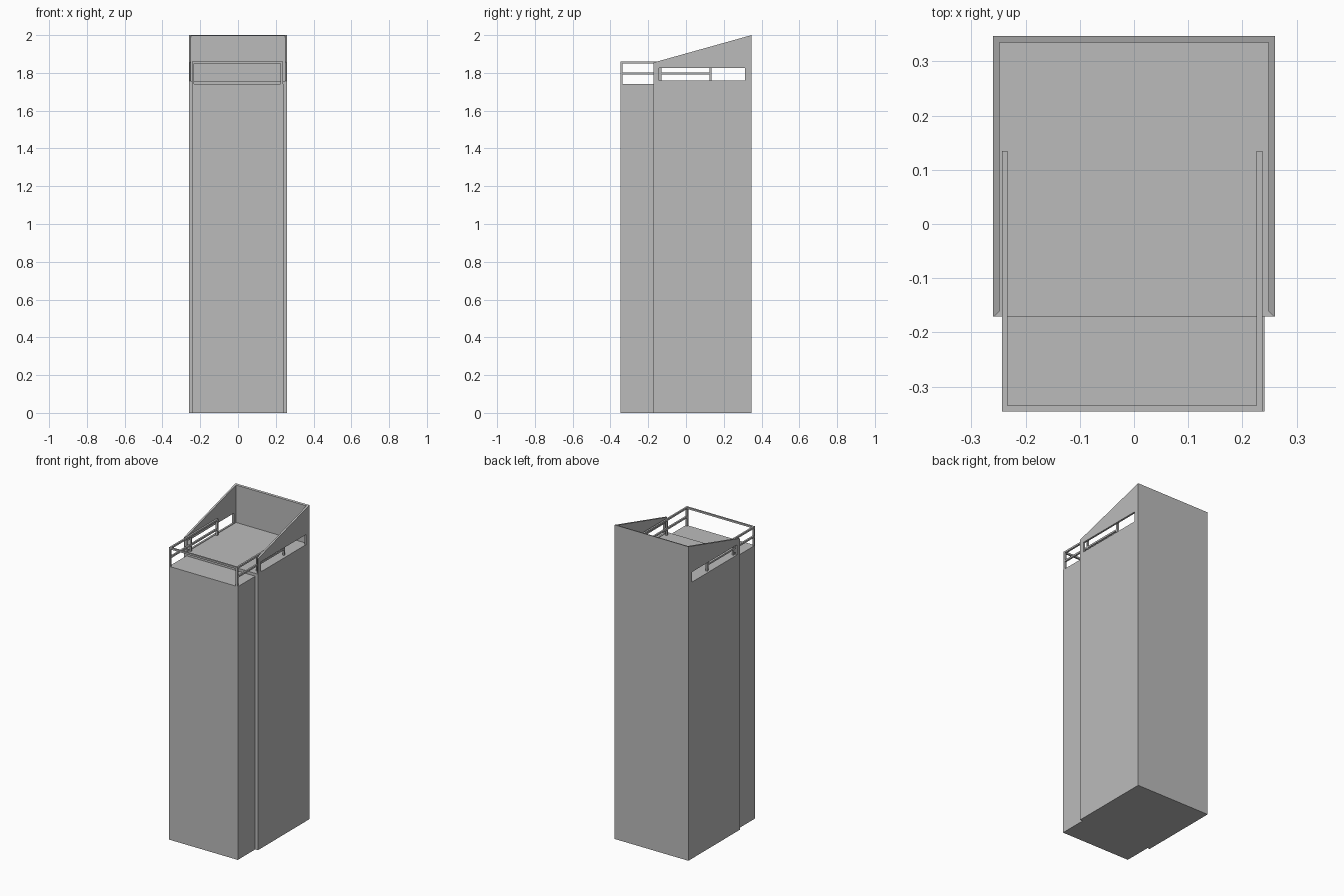
import bpy, bmesh
from mathutils import Vector

if "Cube" in bpy.data.objects:
    bpy.data.objects.remove(bpy.data.objects["Cube"])

grey = bpy.data.materials.new("concrete grey")
grey.diffuse_color = (0.5, 0.5, 0.5, 1)
grey.use_nodes = True
grey.node_tree.nodes["Principled BSDF"].inputs["Base Color"].default_value = grey.diffuse_color


def prism(name, points, offset):
    """Extrude a closed 3D outline along an offset."""
    bm = bmesh.new()
    face = bm.faces.new([bm.verts.new(p) for p in points])
    new = bmesh.ops.extrude_face_region(bm, geom=[face])["geom"]
    bmesh.ops.translate(bm, vec=Vector(offset),
                        verts=[v for v in new if isinstance(v, bmesh.types.BMVert)])
    bmesh.ops.recalc_face_normals(bm, faces=bm.faces)
    mesh = bpy.data.meshes.new(name)
    bm.to_mesh(mesh)
    bm.free()
    mesh.materials.append(grey)
    obj = bpy.data.objects.new(name, mesh)
    bpy.context.collection.objects.link(obj)
    return obj


def box(name, x0, x1, y0, y1, z0, z1):
    return prism(name, [(x0, y0, z0), (x1, y0, z0), (x1, y1, z0), (x0, y1, z0)],
                 (0, 0, z1 - z0))


def cut(target, cutter):
    """Subtract the cutter and remove it."""
    mod = target.modifiers.new("cut", 'BOOLEAN')
    mod.operation, mod.solver, mod.object = 'DIFFERENCE', 'EXACT', cutter
    bpy.context.view_layer.objects.active = target
    bpy.ops.object.modifier_apply(modifier=mod.name)
    bpy.data.objects.remove(cutter)


# Front shaft, lower than the rear terrace
box("front_shaft", -0.244, 0.241, -0.346, -0.17, 0, 1.74)

# Rear tower with sloping parapet
tower = prism("rear_tower", [(-0.26, -0.171, 0), (-0.26, 0.347, 0),
                             (-0.26, 0.347, 2.0), (-0.26, -0.171, 1.855)], (0.52, 0, 0))
# Terrace hollow, flared at its open front
cut(tower, prism("hollow", [(-0.248, 0.335, 1.758), (0.248, 0.335, 1.758),
                            (0.248, -0.161, 1.758), (0.268, -0.181, 1.758),
                            (-0.268, -0.181, 1.758), (-0.248, -0.161, 1.758)], (0, 0, 0.5)))
# Slots through both side walls
cut(tower, box("slot", -0.4, 0.4, -0.142, 0.313, 1.761, 1.825))

# Railings: two rails and three posts per side
T = 0.011
for side, x in (("left", -0.244), ("right", 0.226)):
    box(side + "_top_rail", x, x + T, -0.346, 0.135, 1.85, 1.861)
    box(side + "_middle_rail", x, x + T, -0.335, 0.124, 1.792, 1.803)
    for i, (y, z) in enumerate(((-0.346, 1.74), (-0.142, 1.758), (0.124, 1.758))):
        box(f"{side}_post_{i}", x, x + T, y, y + T, z, 1.85)
box("front_top_rail", -0.233, 0.226, -0.346, -0.335, 1.85, 1.861)
